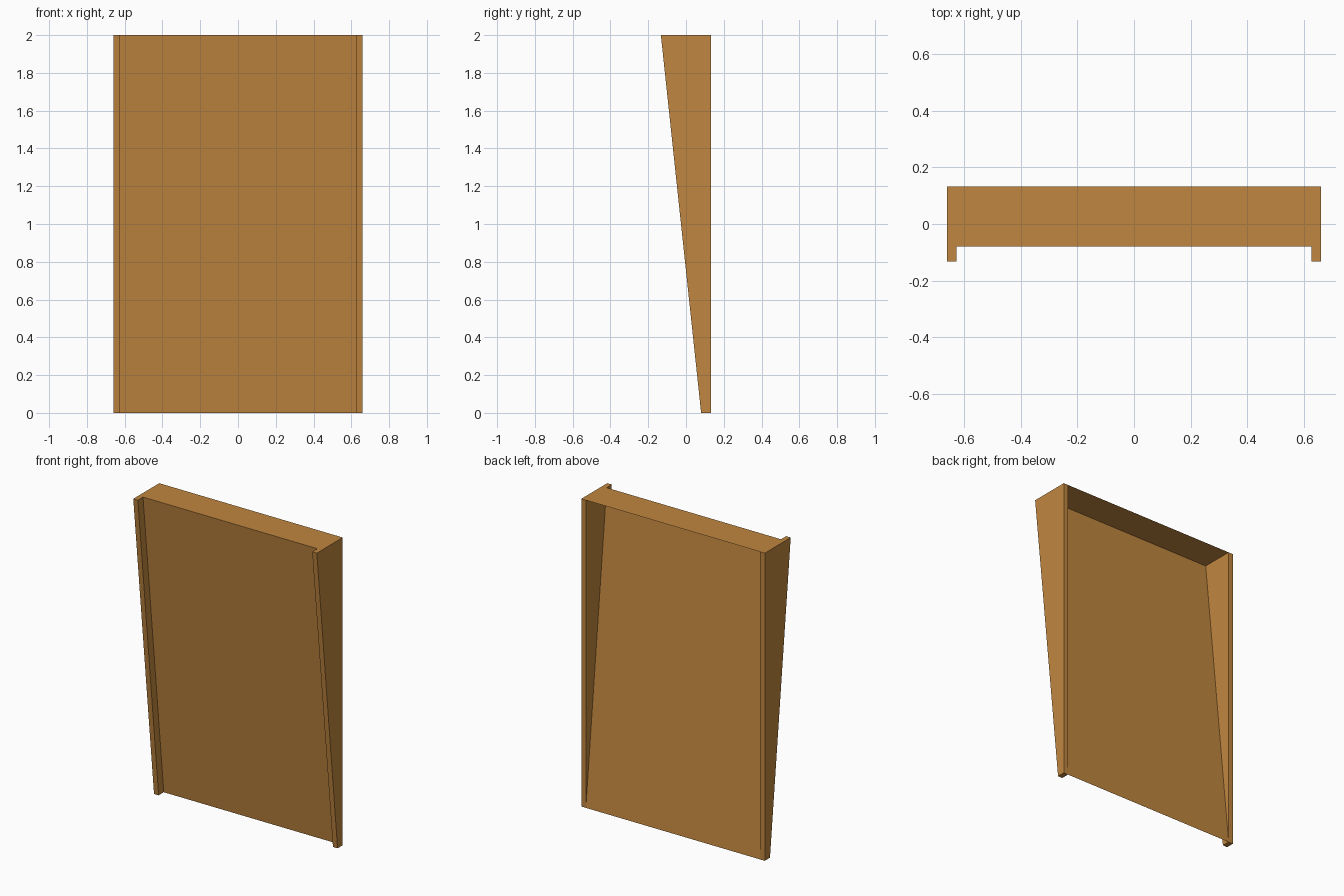
import bpy

if "Cube" in bpy.data.objects:
    bpy.data.objects.remove(bpy.data.objects["Cube"])

HEIGHT = 2.0
HALF_W = 0.66     # outer half width
INNER = 0.627     # inner face of the side boards
BACK = 0.133      # rear plane
LIP = 0.053       # side depth at the foot, and panel recess


def add_mesh(name, verts, faces, material):
    mesh = bpy.data.meshes.new(name)
    mesh.from_pydata(verts, [], faces)
    mesh.materials.append(material)
    obj = bpy.data.objects.new(name, mesh)
    bpy.context.collection.objects.link(obj)
    return obj


wood = bpy.data.materials.new("wood")
wood.diffuse_color = (0.53, 0.24, 0.05, 1)
wood.use_nodes = True
wood.node_tree.nodes["Principled BSDF"].inputs["Base Color"].default_value = wood.diffuse_color

# Tapered side boards: side profile extruded across x
profile = [(BACK - LIP, 0), (BACK, 0), (BACK, HEIGHT), (-BACK, HEIGHT)]
for name, x0, x1 in (("left_side", -HALF_W, -INNER), ("right_side", INNER, HALF_W)):
    verts = [(x, y, z) for x in (x0, x1) for y, z in profile]
    faces = [(3, 2, 1, 0), (4, 5, 6, 7)]
    faces += [(i, (i + 1) % 4, (i + 1) % 4 + 4, i + 4) for i in range(4)]
    add_mesh(name, verts, faces, wood)

# Thin sloping panel folded back into a flat top
path = [(BACK, 0), (-BACK + LIP, HEIGHT), (BACK, HEIGHT)]
verts = [(x, y, z) for y, z in path for x in (-INNER, INNER)]
add_mesh("sloping_panel_and_top", verts, [(0, 1, 3, 2), (2, 3, 5, 4)], wood)
